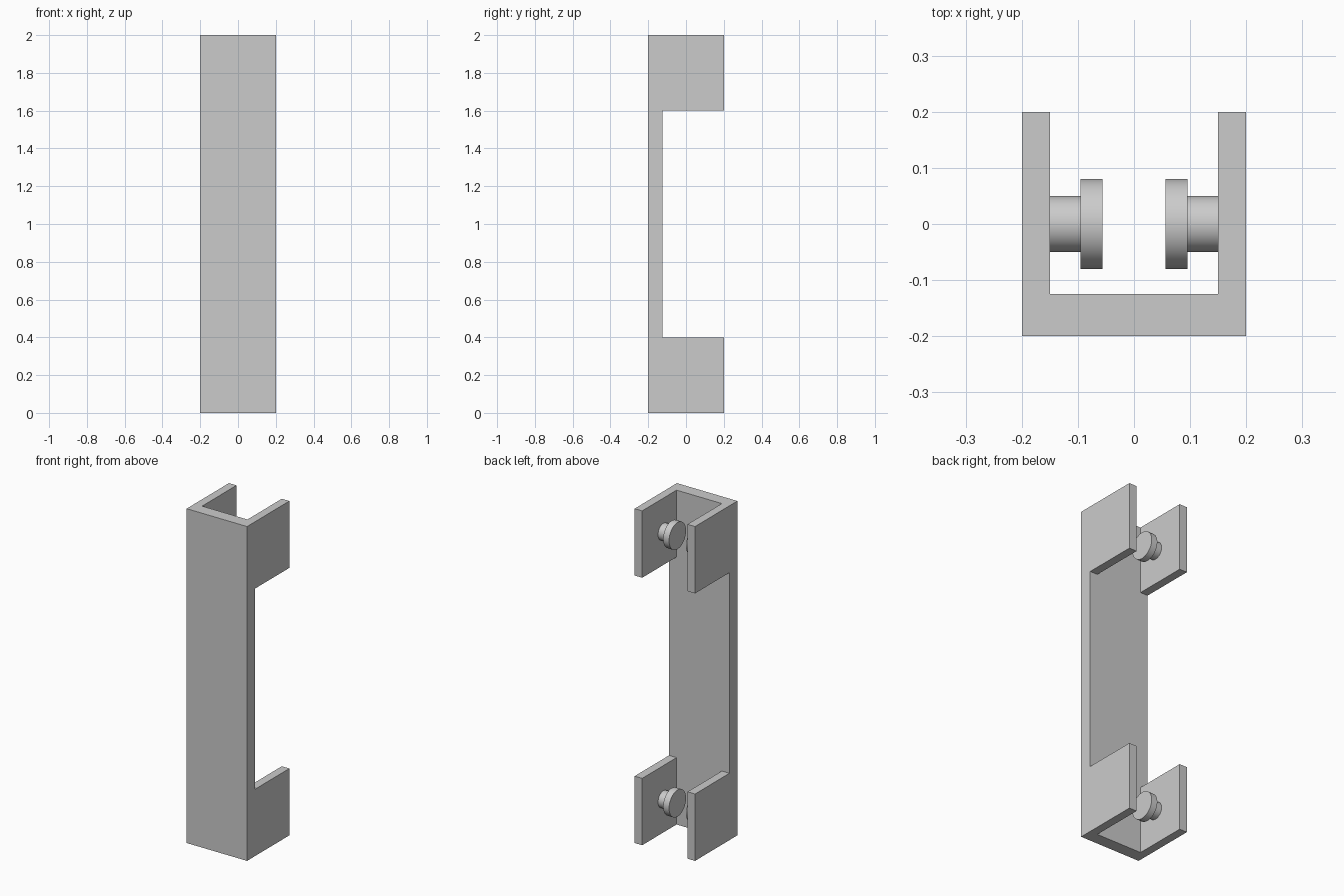
import bpy
import bmesh
import math
from mathutils import Matrix

if "Cube" in bpy.data.objects:
    bpy.data.objects.remove(bpy.data.objects["Cube"])

grey = bpy.data.materials.new("light_grey")
grey.diffuse_color = (0.6, 0.6, 0.6, 1)
grey.use_nodes = True
grey.node_tree.nodes["Principled BSDF"].inputs["Base Color"].default_value = grey.diffuse_color


def finish(bm, name):
    bmesh.ops.recalc_face_normals(bm, faces=bm.faces)
    mesh = bpy.data.meshes.new(name)
    bm.to_mesh(mesh)
    bm.free()
    mesh.materials.append(grey)
    obj = bpy.data.objects.new(name, mesh)
    bpy.context.collection.objects.link(obj)
    return obj


# Channel bracket: U-shaped cross-section, extruded in three stacked lengths
# (the middle length has only the back plate, no side flanges)
OUT, INN, BACK = 0.2, 0.15, -0.125
levels = [0, 0.4, 1.6, 2.0]
bm = bmesh.new()
rings = []
for z in levels:
    xy = [(-OUT, -OUT), (OUT, -OUT), (OUT, BACK), (OUT, OUT),
          (INN, OUT), (INN, BACK), (-INN, BACK), (-INN, OUT),
          (-OUT, OUT), (-OUT, BACK)]
    rings.append([bm.verts.new((x, y, z)) for x, y in xy])

plate = [0, 1, 2, 5, 6, 9]
flanges = [[2, 3, 4, 5], [6, 7, 8, 9]]
for i in range(3):
    lo, hi = rings[i], rings[i + 1]
    loop = plate if i == 1 else range(10)
    loop = list(loop)
    for a, b in zip(loop, loop[1:] + loop[:1]):
        bm.faces.new((lo[a], lo[b], hi[b], hi[a]))
for ring in (rings[0], rings[3]):
    for part in [plate] + flanges:
        bm.faces.new([ring[k] for k in part])
for ring in rings[1:3]:
    for part in flanges:
        bm.faces.new([ring[k] for k in part])
finish(bm, "channel_bracket")


# Mushroom studs: a stepped profile turned about the x axis
def stud(name, side, z, segments=64):
    bm = bmesh.new()
    profile = [(0.15, 0), (0.15, 0.05), (0.095, 0.05),
               (0.095, 0.08), (0.056, 0.08), (0.056, 0)]
    verts = [bm.verts.new((x * side, r, 0)) for x, r in profile]
    edges = [bm.edges.new(p) for p in zip(verts, verts[1:])]
    bmesh.ops.spin(bm, geom=verts + edges, cent=(0, 0, 0), axis=(1, 0, 0),
                   angle=math.tau, steps=segments, use_duplicate=False)
    bmesh.ops.remove_doubles(bm, verts=bm.verts, dist=1e-5)
    bmesh.ops.transform(bm, matrix=Matrix.Translation((0, 0, z)), verts=bm.verts)
    obj = finish(bm, name)
    bpy.ops.object.select_all(action='DESELECT')
    obj.select_set(True)
    bpy.context.view_layer.objects.active = obj
    bpy.ops.object.shade_smooth_by_angle(angle=math.radians(30))


for level, z in (("lower", 0.2), ("upper", 1.8)):
    for side_name, side in (("left", -1), ("right", 1)):
        stud(f"{level}_{side_name}_stud", side, z)
